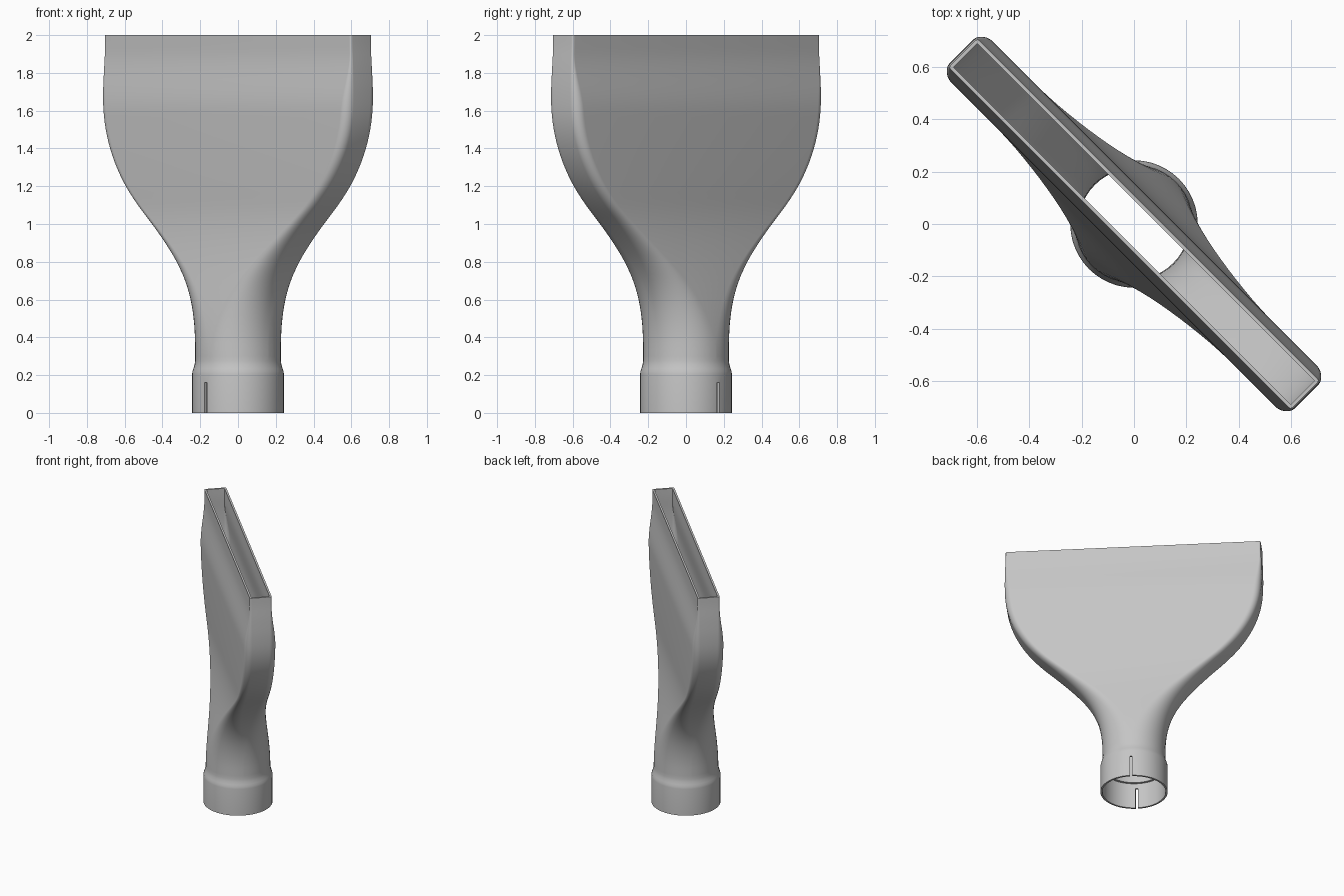
import bpy, bmesh, math
from mathutils import Matrix

cube = bpy.data.objects.get("Cube")
if cube:
    bpy.data.objects.remove(cube, do_unlink=True)

WALL = 0.014
ARC = 12                      # segments per rounded corner
NECK = 0.227
TURN = Matrix.Rotation(-math.pi / 4, 4, 'Z')

# Side outline of the flared body: height, half width seen along an axis
OUTLINE = [(0.3, NECK), (0.4, .228), (0.5, .235), (0.6, .251), (0.7, .28),
           (0.8, .325), (0.9, .385), (1.0, .455), (1.1, .53), (1.2, .594),
           (1.3, .642), (1.4, .677), (1.5, .70), (1.6, .712), (1.7, .714),
           (1.8, .71), (1.92, .704), (2.0, .703)]


def ease(z, z0, z1):
    t = min(max((z - z0) / (z1 - z0), 0), 1)
    return t * t * (3 - 2 * t)


def outline(z):
    """Smooth curve through the outline points."""
    i = max(k for k in range(len(OUTLINE) - 1) if OUTLINE[k][0] <= z + 1e-6)
    pick = lambda k: OUTLINE[min(max(k, 0), len(OUTLINE) - 1)]
    (za, a), (zb, b), (zc, c), (zd, d) = (pick(i + k) for k in (-1, 0, 1, 2))
    h = zc - zb
    t = (z - zb) / h
    m0, m1 = (c - a) / (zc - za) * h, (d - b) / (zd - zb) * h
    return (b * (1 + 2 * t) * (1 - t) ** 2 + m0 * t * (1 - t) ** 2
            + c * t * t * (3 - 2 * t) + m1 * t * t * (t - 1))


def body_section(z):
    """Circle at the neck easing into a flat rounded slot at the mouth."""
    s, m = ease(z, 0.28, 1.12), ease(z, 1.6, 1.92)
    depth = NECK + (0.111 - NECK) * s - 0.033 * m
    radius = NECK + (0.05 - NECK) * s - 0.038 * m
    width = math.sqrt(2) * (outline(z) - radius) + 2 * radius - depth
    return z, max(width, radius), depth, radius


def round_section(z, r):
    return z, r, r, r


def inset(section):
    z, w, d, r = section
    return z, w - WALL, d - WALL, max(r - WALL, 0.004)


def ring(bm, section):
    z, w, d, r = section
    verts = []
    for q, (sx, sy) in enumerate([(1, 1), (-1, 1), (-1, -1), (1, -1)]):
        for k in range(ARC + 1):
            a = (q + k / ARC) * math.pi / 2
            verts.append(bm.verts.new((sx * (w - r) + r * math.cos(a),
                                       sy * (d - r) + r * math.sin(a), z)))
    return verts


# Wall profile: up the outside, over the rim, down the inside
body = [body_section(0.3 + 1.7 * i / 51) for i in range(52)]
collar_out = [round_section(z, r) for z, r in
              [(0, .243), (.205, .243), (.22, .241), (.235, .236), (.255, .23), (.275, NECK)]]
collar_in = [round_section(z, r) for z, r in [(.27, .211), (.2, .211), (.2, .229), (0, .229)]]
sections = collar_out + body + [inset(s) for s in reversed(body)] + collar_in

bm = bmesh.new()
rings = [ring(bm, s) for s in sections]
n = len(rings[0])
for lower, upper in zip(rings, rings[1:] + rings[:1]):
    for i in range(n):
        j = (i + 1) % n
        bm.faces.new((lower[i], lower[j], upper[j], upper[i]))
bmesh.ops.remove_doubles(bm, verts=bm.verts, dist=1e-4)
bmesh.ops.recalc_face_normals(bm, faces=bm.faces)
bm.transform(TURN)
mesh = bpy.data.meshes.new("flat_nozzle")
bm.to_mesh(mesh)
bm.free()
nozzle = bpy.data.objects.new("flat_nozzle", mesh)
bpy.context.collection.objects.link(nozzle)

# Two clamp slots through the collar
bm = bmesh.new()
bmesh.ops.create_cube(bm, size=1, matrix=TURN @ Matrix.Translation((0, 0, 0.06))
                      @ Matrix.Diagonal((0.017, 0.7, 0.2, 1)))
cut_mesh = bpy.data.meshes.new("slot_cutter")
bm.to_mesh(cut_mesh)
bm.free()
cutter = bpy.data.objects.new("slot_cutter", cut_mesh)
bpy.context.collection.objects.link(cutter)
cutter.hide_render = True

bpy.ops.object.select_all(action='DESELECT')
nozzle.select_set(True)
bpy.context.view_layer.objects.active = nozzle
slots = nozzle.modifiers.new("slots", 'BOOLEAN')
slots.operation = 'DIFFERENCE'
slots.solver = 'EXACT'
slots.object = cutter
bpy.ops.object.modifier_apply(modifier=slots.name)
bpy.data.objects.remove(cutter, do_unlink=True)

# Plain grey plastic
grey = bpy.data.materials.new("grey_plastic")
grey.use_nodes = True
colour = (0.56, 0.56, 0.56, 1)
grey.diffuse_color = colour
grey.node_tree.nodes["Principled BSDF"].inputs["Base Color"].default_value = colour
nozzle.data.materials.clear()
nozzle.data.materials.append(grey)
bpy.ops.object.shade_smooth_by_angle(angle=math.radians(35))
